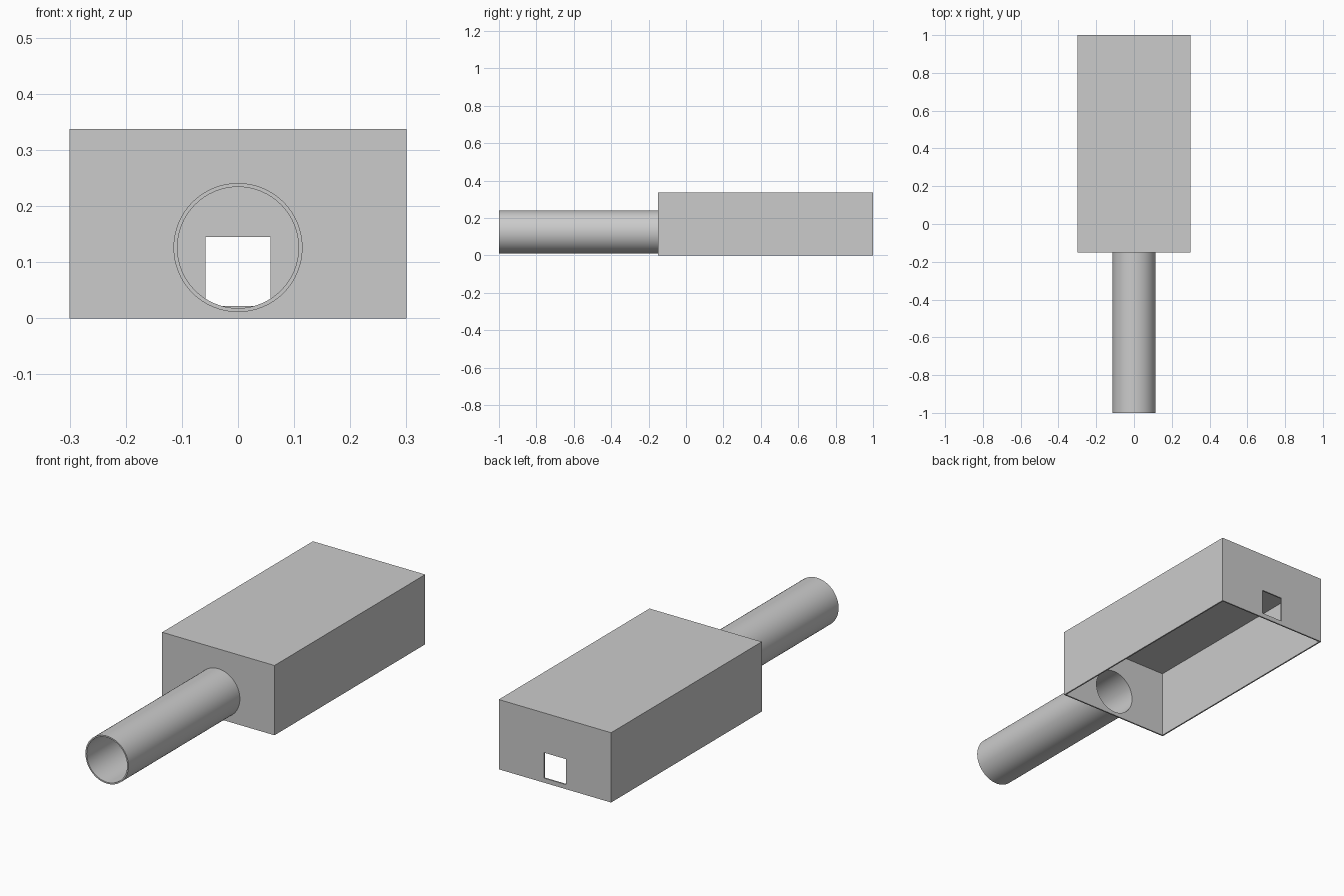
import bpy, bmesh, math
from mathutils import Matrix, Vector

if "Cube" in bpy.data.objects:
    bpy.data.objects.remove(bpy.data.objects["Cube"])

WALL = 0.007
TUBE_Z, TUBE_R = 0.126, 0.115
Y_FRONT, Y_BACK, Y_TUBE = -0.15, 1.0, -1.0


def make_object(name, bm):
    bmesh.ops.recalc_face_normals(bm, faces=bm.faces)
    mesh = bpy.data.meshes.new(name)
    bm.to_mesh(mesh)
    bm.free()
    obj = bpy.data.objects.new(name, mesh)
    bpy.context.collection.objects.link(obj)
    return obj


def box(name, lo, hi):
    lo, hi = Vector(lo), Vector(hi)
    bm = bmesh.new()
    bmesh.ops.create_cube(bm, size=1, matrix=Matrix.Translation((lo + hi) / 2)
                          @ Matrix.Diagonal((*(hi - lo), 1)))
    return make_object(name, bm)


def cylinder(name, radius, y0, y1):
    bm = bmesh.new()
    bmesh.ops.create_cone(bm, cap_ends=True, segments=64, radius1=radius, radius2=radius,
                          depth=y1 - y0, matrix=Matrix.Translation((0, (y0 + y1) / 2, TUBE_Z))
                          @ Matrix.Rotation(math.pi / 2, 4, 'X'))
    return make_object(name, bm)


def cut(target, cutter):
    mod = target.modifiers.new("cut", 'BOOLEAN')
    mod.operation, mod.solver, mod.object = 'DIFFERENCE', 'EXACT', cutter
    bpy.context.view_layer.objects.active = target
    bpy.ops.object.modifier_apply(modifier=mod.name)
    bpy.data.objects.remove(cutter)


# Thin-walled housing, open at the bottom
housing = box("housing", (-0.3, Y_FRONT, 0), (0.3, Y_BACK, 0.337))
cut(housing, box("cavity", (-0.3 + WALL, Y_FRONT + WALL, -0.1),
                 (0.3 - WALL, Y_BACK - WALL, 0.337 - WALL)))

# Rectangular opening in the back wall, round opening in the front wall
cut(housing, box("window_cutter", (-0.058, 0.9, 0.022), (0.058, 1.1, 0.145)))
cut(housing, cylinder("hole_cutter", TUBE_R, Y_FRONT - 0.1, Y_FRONT + 0.1))

# Hollow entrance tube ending flush inside the front wall
tube = cylinder("entrance_tube", TUBE_R, Y_TUBE, Y_FRONT + WALL)
cut(tube, cylinder("bore_cutter", TUBE_R - 0.007, Y_TUBE - 0.1, Y_FRONT + 0.1))
bpy.ops.object.select_all(action='DESELECT')
tube.select_set(True)
bpy.context.view_layer.objects.active = tube
bpy.ops.object.shade_smooth_by_angle(angle=math.radians(30))
